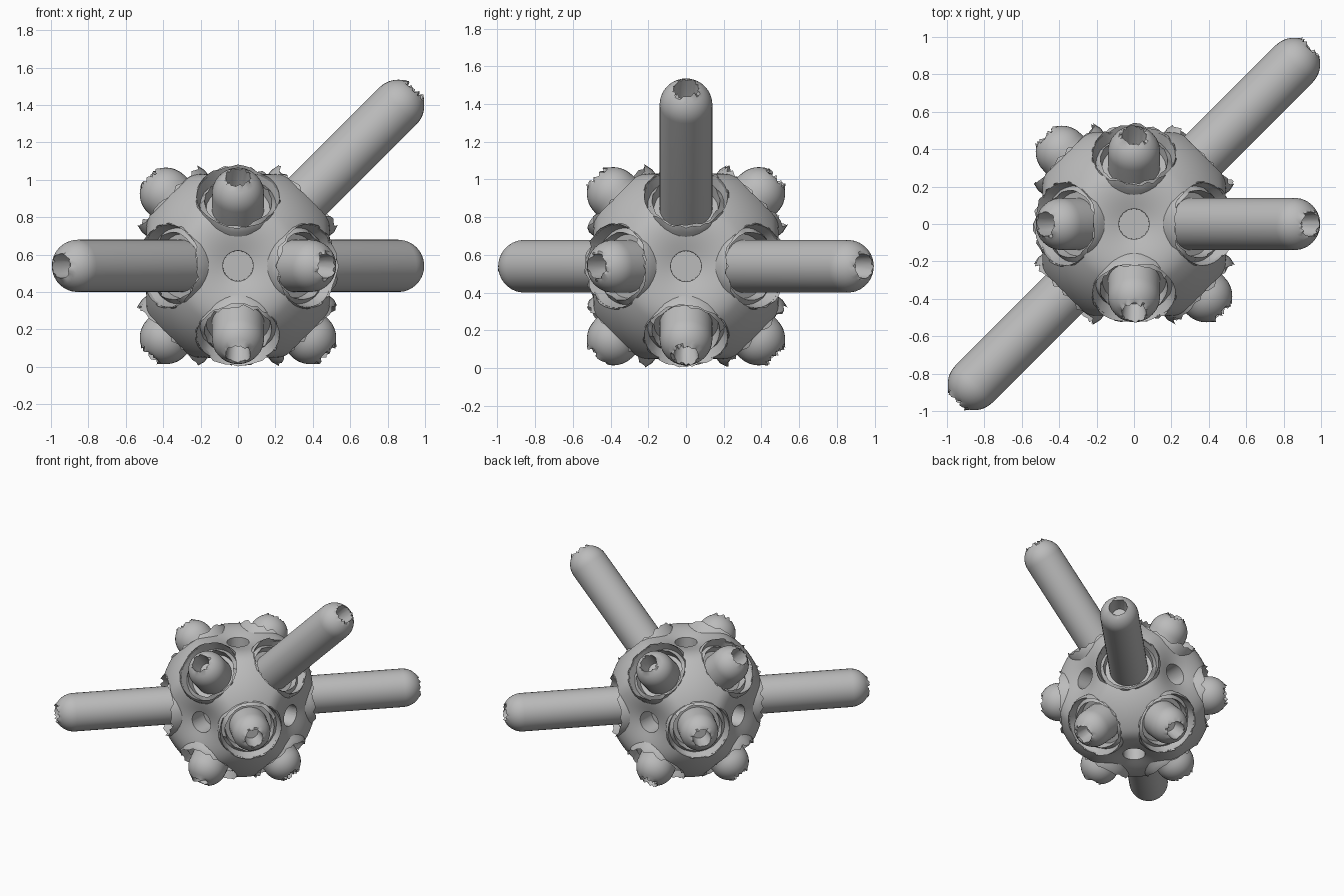
import bpy, bmesh, math, random
from mathutils import Vector

random.seed(4)
if "Cube" in bpy.data.objects:
    bpy.data.objects.remove(bpy.data.objects["Cube"])

CENTRE = Vector((0, 0, 0.54))
UP = Vector((0, 0, 1))

grey = bpy.data.materials.new("plain grey")
grey.use_nodes = True
grey.diffuse_color = (0.5, 0.5, 0.5, 1)
grey.node_tree.nodes["Principled BSDF"].inputs["Base Color"].default_value = (0.5, 0.5, 0.5, 1)


def make_object(name, bm):
    bmesh.ops.recalc_face_normals(bm, faces=bm.faces)
    mesh = bpy.data.meshes.new(name)
    bm.to_mesh(mesh)
    bm.free()
    mesh.materials.append(grey)
    obj = bpy.data.objects.new(name, mesh)
    bpy.context.collection.objects.link(obj)
    return obj


def smooth(obj, degrees=35):
    bpy.ops.object.select_all(action='DESELECT')
    obj.select_set(True)
    bpy.context.view_layer.objects.active = obj
    bpy.ops.object.shade_smooth_by_angle(angle=math.radians(degrees))


def aim(obj, direction):
    obj.rotation_mode = 'QUATERNION'
    obj.rotation_quaternion = UP.rotation_difference(direction)
    obj.location = CENTRE


def lathe(bm, profile, sides=32):
    """Spin (radius, height, raggedness) points around z."""
    rings = []
    for radius, height, ragged in profile:
        ring = []
        for i in range(sides):
            a = math.tau * i / sides
            h = height + random.uniform(-ragged, ragged)
            ring.append(bm.verts.new((radius * math.cos(a), radius * math.sin(a), h)))
        rings.append(ring)
    for low, high in zip(rings, rings[1:]):
        for i in range(sides):
            j = (i + 1) % sides
            bm.faces.new((low[i], low[j], high[j], high[i]))
    bm.faces.new(rings[0])
    return rings


def add_rod(name, direction, reach):
    """Round-nosed rod with a ragged bore in its tip."""
    profile = [(0.14, 0.34, 0)]
    for i in range(9):
        a = math.radians(62) * i / 8
        profile.append((0.14 * math.cos(a), reach + 0.14 * math.sin(a), 0.014 if i == 8 else 0))
    profile += [(0.06, reach + 0.06, 0.01), (0.05, reach + 0.01, 0)]
    bm = bmesh.new()
    rings = lathe(bm, profile)
    bm.faces.new(rings[-1])
    rod = make_object(name, bm)
    aim(rod, direction)
    smooth(rod)


def add_collar(name, direction):
    """Double lip of small teeth lining a socket."""
    bm = bmesh.new()
    rings = lathe(bm, [(0.165, 0.40, 0), (0.18, 0.485, 0.015), (0.203, 0.46, 0.005),
                       (0.226, 0.525, 0.016), (0.236, 0.49, 0), (0.225, 0.40, 0)], 40)
    bm.faces.new(rings[-1])
    collar = make_object(name, bm)
    aim(collar, direction)
    smooth(collar)


# Directions of the faces and edges of a cube
axes, edges = [], []
for x in (-1, 0, 1):
    for y in (-1, 0, 1):
        for z in (-1, 0, 1):
            count = abs(x) + abs(y) + abs(z)
            if count == 1:
                axes.append(Vector((x, y, z)))
            elif count == 2:
                edges.append(Vector((x, y, z)).normalized())

# Body: sphere with a soft dent on each axis
bm = bmesh.new()
bmesh.ops.create_icosphere(bm, subdivisions=6, radius=1)
for v in bm.verts:
    d = v.co.normalized()
    angle = math.acos(min(1, max(abs(c) for c in d)))
    t = min(1, angle / math.radians(36))
    dent = 0.12 * (1 - t * t * (3 - 2 * t))
    v.co = d * (0.568 - dent)
body = make_object("body", bm)
body.location = CENTRE

# Cutter: twelve sockets and six round pits
bm = bmesh.new()
for directions, inner, outer, floor in ((edges, 0.215, 0.23, 0.43), (axes, 0.08, 0.085, 0.32)):
    for d in directions:
        made = bmesh.ops.create_cone(bm, cap_ends=True, segments=32, radius1=inner,
                                     radius2=outer, depth=0.75 - floor)
        turn = UP.rotation_difference(d)
        for v in made["verts"]:
            top = 0.75 if v.co.z > 0 else floor
            v.co = turn @ Vector((v.co.x, v.co.y, top))
            # keep flared mouths of neighbouring sockets apart
            axial = v.co.dot(d)
            if directions is edges and axial > 0.6:
                v.co = d * axial + (v.co - d * axial) * 1.03
cutter = make_object("socket_cutter", bm)
cutter.location = CENTRE
cutter.hide_render = True

cut = body.modifiers.new("sockets", 'BOOLEAN')
cut.operation = 'DIFFERENCE'
cut.solver = 'EXACT'
cut.object = cutter
bpy.context.view_layer.update()
bpy.context.view_layer.objects.active = body
bpy.ops.object.modifier_apply(modifier=cut.name)
bpy.data.objects.remove(cutter)
smooth(body)

# Rods: three extended, nine drawn in
extended = [Vector(v).normalized() for v in ((1, 1, 0), (-1, -1, 0), (1, 0, 1))]
for i, d in enumerate(edges):
    long = any(d.dot(e) > 0.99 for e in extended)
    add_rod(f"{'extended' if long else 'retracted'}_rod_{i + 1}", d, 1.21 if long else 0.545)
    add_collar(f"socket_collar_{i + 1}", d)
